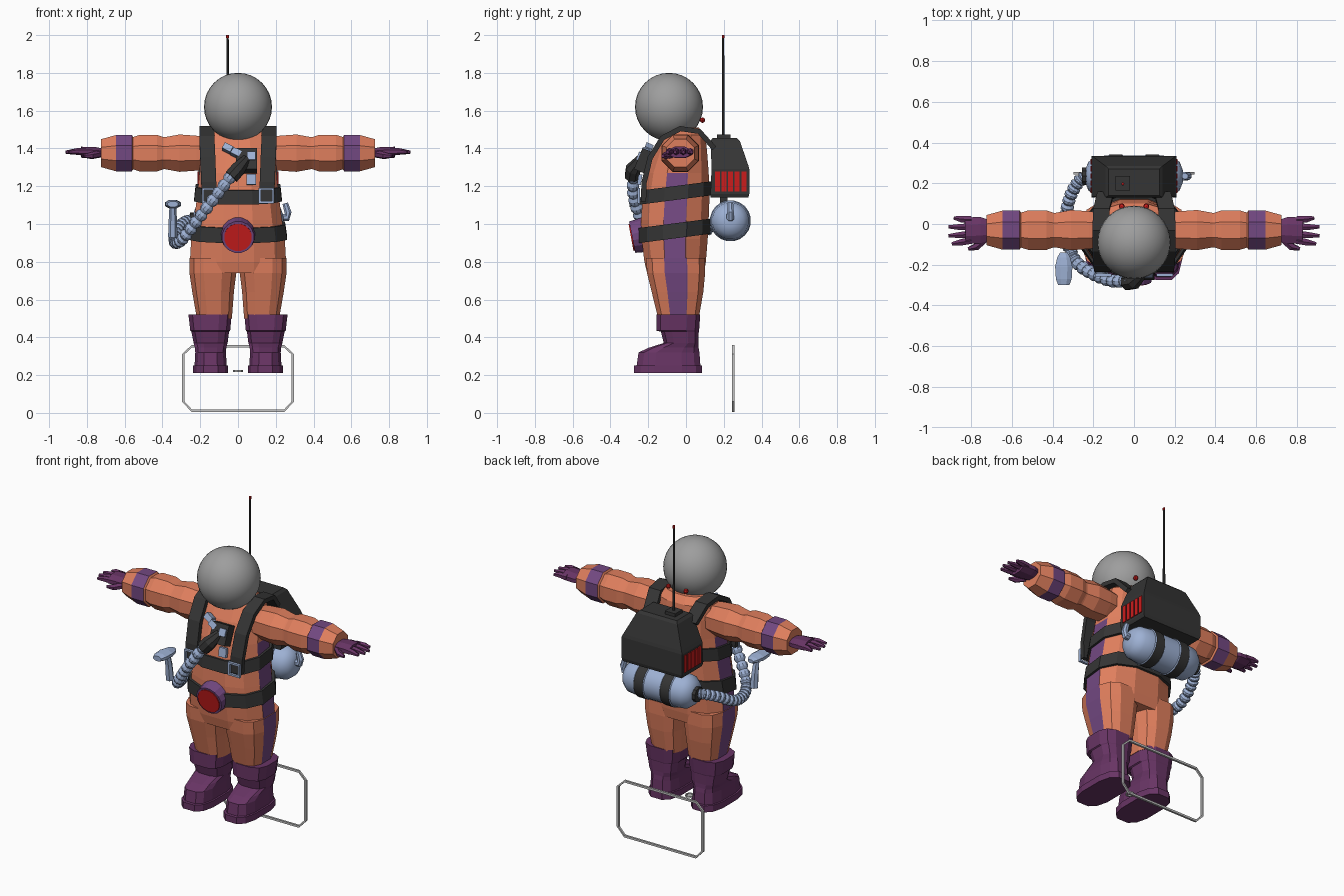
import bpy, bmesh, math
from mathutils import Vector, Matrix

if "Cube" in bpy.data.objects:
    bpy.data.objects.remove(bpy.data.objects["Cube"])


def material(name, rgb):
    m = bpy.data.materials.new(name)
    m.use_nodes = True
    m.diffuse_color = (*rgb, 1)
    m.node_tree.nodes["Principled BSDF"].inputs["Base Color"].default_value = (*rgb, 1)
    return m


ORANGE = material("orange fabric", (.74, .21, .11))
VIOLET = material("violet trim", (.17, .065, .22))
PLUM = material("plum rubber", (.14, .035, .13))
BLACK = material("black webbing", (.035, .035, .035))
BLUE = material("pale blue metal", (.34, .44, .66))
RED = material("red", (.6, .012, .012))
GREY = material("helmet grey", (.34, .34, .34))
SILVER = material("silver wire", (.55, .55, .55))


def finish(name, bm, mats, mirror=False, smooth=False):
    bmesh.ops.recalc_face_normals(bm, faces=bm.faces)
    me = bpy.data.meshes.new(name)
    bm.to_mesh(me)
    bm.free()
    for m in mats:
        me.materials.append(m)
    ob = bpy.data.objects.new(name, me)
    bpy.context.collection.objects.link(ob)
    if mirror:
        ob.modifiers.new("mirror", 'MIRROR').use_mirror_merge = False
    if smooth:
        bpy.ops.object.select_all(action='DESELECT')
        ob.select_set(True)
        bpy.context.view_layer.objects.active = ob
        bpy.ops.object.shade_smooth_by_angle(angle=math.radians(35))
    return ob


def loft(name, rings, mats, rule=None, closed=False, **kw):
    """Skin a list of rings; rule(ring, side) picks the material."""
    bm = bmesh.new()
    vs = [[bm.verts.new(p) for p in r] for r in rings]
    n = len(rings[0])
    for i in range(len(vs) if closed else len(vs) - 1):
        a, b = vs[i], vs[(i + 1) % len(vs)]
        for k in range(n):
            f = bm.faces.new((a[k], a[(k + 1) % n], b[(k + 1) % n], b[k]))
            f.material_index = rule(i, k) if rule else 0
    if not closed:
        for i, r in ((0, vs[0]), (len(vs) - 2, vs[-1])):
            bm.faces.new(r).material_index = rule(i, 1) if rule else 0
    return finish(name, bm, mats, **kw)


def oval(z, cx, rx, yf, yb, n=12, e=2.4):
    """Horizontal rounded ring between a front and back depth."""
    pts = []
    for k in range(n):
        a = (k + .5) * math.tau / n
        c, s = math.cos(a), math.sin(a)
        x = math.copysign(abs(c) ** (2 / e), c) * rx
        y = math.copysign(abs(s) ** (2 / e), s) * (yb - yf) / 2
        pts.append(Vector((cx + x, (yf + yb) / 2 + y, z)))
    return pts


def tube(name, pts, radii, mats, n=8, flat=1, closed=False, **kw):
    """Sweep a polygon along a path with a radius for each point."""
    pts = [Vector(p) for p in pts]
    if not isinstance(radii, (list, tuple)):
        radii = [radii] * len(pts)
    rings, u, last = [], None, len(pts) - 1
    for i, p in enumerate(pts):
        a = pts[i - 1] if i or closed else p
        b = pts[(i + 1) % len(pts)] if i < last or closed else p
        t = (b - a).normalized()
        if u is None:
            u = Vector((0, 1, 0)) if abs(t.y) < .6 else Vector((1, 0, 0))
        u = (u - t * u.dot(t)).normalized()
        v = t.cross(u)
        angles = [(k + .5) * math.tau / n for k in range(n)]
        rings.append([p + radii[i] * (u * math.cos(g) + v * math.sin(g) * flat) for g in angles])
    return loft(name, rings, mats, closed=closed, **kw)


def box(name, c, size, mat, rx=0, ry=0, **kw):
    bm = bmesh.new()
    rot = Matrix.Rotation(rx, 4, 'X') @ Matrix.Rotation(ry, 4, 'Y')
    bmesh.ops.create_cube(bm, size=1, matrix=Matrix.Translation(c) @ rot @ Matrix.Diagonal((*size, 1)))
    return finish(name, bm, [mat], **kw)


def ball(name, c, r, mat, seg=32, **kw):
    bm = bmesh.new()
    bmesh.ops.create_uvsphere(bm, u_segments=seg, v_segments=seg // 2, radius=r, matrix=Matrix.Translation(c))
    return finish(name, bm, [mat], **kw)


# Suit body: height, half width, front, back
BODY = [(.74, .255, -.21, .1), (.8, .262, -.225, .11), (.92, .255, -.24, .12), (1.02, .24, -.243, .125),
        (1.15, .222, -.235, .13), (1.27, .21, -.215, .125), (1.39, .205, -.17, .115),
        (1.47, .185, -.125, .105), (1.51, .13, -.1, .07)]
side_stripe = lambda i, k: int(k in (5, 11) and i < 5)
loft("suit_body", [oval(z, 0, w, f, b) for z, w, f, b in BODY], [ORANGE, VIOLET], side_stripe)
LEG = [(.82, .135, .125, -.215, .105), (.74, .133, .127, -.21, .105),
       (.64, .132, .113, -.185, .095), (.5, .125, .095, -.15, .07)]
loft("suit_leg", [oval(*r, e=2.8) for r in LEG], [ORANGE, VIOLET], lambda i, k: int(k == 11), mirror=True)


# Belts hug the body and tilt up towards the back
def body_ring(z, grow):
    for lo, hi in zip(BODY, BODY[1:]):
        if lo[0] <= z <= hi[0]:
            t = (z - lo[0]) / (hi[0] - lo[0])
            w, f, b = (lo[j] + (hi[j] - lo[j]) * t for j in (1, 2, 3))
            return oval(z, 0, w + grow, f - grow, b + grow)


def belt(name, z, h):
    rings = []
    for dz, grow in ((-h, -.02), (-h, .014), (h, .014), (h, -.02)):
        ring = body_ring(z + dz, grow)
        rings.append([p + Vector((0, 0, .13 * (p.y + .05))) for p in ring])
    loft(name, rings, [BLACK])


belt("waist_belt", .965, .04)
belt("chest_belt", 1.165, .037)
tube("buckle_rim", [(0, -.21, .945), (0, -.285, .93)], [.095, .086], [VIOLET], n=16)
tube("buckle_face", [(0, -.28, .931), (0, -.291, .929)], .074, [RED], n=16)

# Shoulder straps with square clasps
strap = [Vector(p) for p in ((.15, -.225, 1.12), (.155, -.222, 1.22), (.16, -.19, 1.35), (.165, -.125, 1.455),
                             (.165, -.03, 1.505), (.16, .07, 1.49), (.14, .15, 1.4))]
rings = []
for i, p in enumerate(strap):
    t = (strap[min(i + 1, 6)] - strap[max(i - 1, 0)]).normalized()
    nrm = t.cross(Vector((1, 0, 0))).normalized() * .014
    w = Vector((.04, 0, 0))
    rings.append([p - w - nrm, p + w - nrm, p + w + nrm, p - w + nrm])
loft("shoulder_strap", rings, [BLACK], mirror=True)
tube("strap_clasp", [(.15 + sx * .035, -.25, 1.15 + sz * .035) for sx, sz in ((-1, -1), (1, -1), (1, 1), (-1, 1))],
     .011, [BLUE], n=4, closed=True, mirror=True)

# Arms with padded segments and a cuff band
ARM = [(.15, .09), (.22, .1), (.31, .107), (.385, .092), (.395, .092), (.43, .105), (.52, .105),
       (.555, .093), (.562, .104), (.645, .104), (.725, .08)]
tube("suit_arm", [(x, -.03, 1.375) for x, r in ARM], [r for x, r in ARM], [ORANGE, VIOLET],
     rule=lambda i, k: int(i == 8), mirror=True)

# Gloves
tube("glove_palm", [(.7, -.03, 1.375), (.755, -.03, 1.378), (.83, -.033, 1.38)], [.05, .07, .07],
     [PLUM], flat=.45, mirror=True)
for i, (y, end) in enumerate(((.024, .885), (-.015, .912), (-.054, .912), (-.09, .895))):
    tube(f"glove_finger_{i + 1}", [(.8, y * .9, 1.382), (.85, y, 1.384), (end, y * 1.12 + .003, 1.38)],
         [.019, .018, .009], [PLUM], n=6, mirror=True)
tube("glove_thumb", [(.735, -.075, 1.37), (.775, -.112, 1.362), (.815, -.123, 1.36)], [.02, .019, .009],
     [PLUM], n=6, mirror=True)

# Boots
BOOT = [(.21, .145, .095, -.28, .09), (.25, .145, .095, -.28, .09), (.252, .145, .087, -.265, .08),
        (.32, .145, .083, -.255, .075), (.345, .145, .085, -.2, .07), (.37, .145, .092, -.12, .068),
        (.43, .147, .102, -.135, .07), (.435, .147, .108, -.16, .072), (.52, .148, .117, -.16, .078)]
loft("boot", [oval(*r, e=3) for r in BOOT], [PLUM], mirror=True)

# Helmet and rear collar lamps
ball("helmet", (0, -.09, 1.62), .18, GREY, smooth=True)
ball("collar_lamp", (.06, .087, 1.55), .015, RED, seg=8, mirror=True)

# Backpack with side vents and antenna
PACK = [(1.14, .2, .13, .33), (1.16, .208, .13, .335), (1.29, .208, .135, .335), (1.31, .2, .135, .33),
        (1.44, .14, .13, .285), (1.455, .125, .14, .27)]
loft("backpack", [[(-w, f, z), (w, f, z), (w, b, z), (-w, b, z)] for z, w, f, b in PACK], [BLACK])
for i in range(5):
    box(f"vent_bar_{i + 1}", (.209, .166 + i * .035, 1.225), (.009, .026, .105), RED, mirror=True)
box("antenna_base", (-.055, .2, 1.455), (.07, .07, .04), BLACK)
tube("antenna", [(-.055, .197, 1.45), (-.055, .197, 1.985)], [.008, .006], [BLACK], n=6)
tube("antenna_tip", [(-.055, .197, 1.984), (-.055, .197, 2)], .0075, [RED], n=6)

# Air tank with straps, valve and end cap
TANK = [(-.24, .03), (-.225, .07), (-.19, .097), (-.125, .104), (-.12, .109), (-.06, .109), (-.055, .104),
        (.055, .104), (.06, .109), (.12, .109), (.125, .104), (.19, .097), (.225, .07), (.24, .03)]
tube("air_tank", [(x, .235, 1.017) for x, r in TANK], [r for x, r in TANK], [BLUE, BLACK], n=20,
     rule=lambda i, k: int(i in (4, 8)), smooth=True)
tube("tank_valve", [(.22, .235, 1.035), (.26, .235, 1.035), (.265, .235, 1.06), (.25, .235, 1.11)],
     [.022, .022, .02, .016], [BLUE], n=8)
tube("tank_cap", [(-.215, .235, 1.017), (-.255, .235, 1.017)], .045, [BLACK], n=10)
box("tank_bracket", (.09, .2, 1.125), (.05, .04, .06), BLACK, mirror=True)

# Ribbed hose from the chest, under the arm, to the tank
path = [Vector(p) for p in ((-.01, -.275, 1.29), (-.1, -.28, 1.17), (-.2, -.245, 1.04), (-.285, -.185, .93),
                            (-.325, -.09, .9), (-.335, .02, .92), (-.315, .13, .98), (-.27, .21, 1.015),
                            (-.225, .237, 1.017))]
pts = []
for i in range(len(path) - 1):
    a, b, c, d = (path[min(max(i + j, 0), len(path) - 1)] for j in (-1, 0, 1, 2))
    for s in range(10):
        t = s / 10
        pts.append(.5 * (2 * b + (c - a) * t + (2 * a - 5 * b + 4 * c - d) * t ** 2
                         + (3 * b - a - 3 * c + d) * t ** 3))
tube("air_hose", pts, [.023 if i % 3 == 0 else .033 for i in range(len(pts))], [BLUE], n=10)

# Chest control unit
box("chest_unit", (.045, -.225, 1.335), (.11, .06, .12), BLACK, rx=-.4)
box("chest_switch", (.07, -.251, 1.36), (.045, .012, .045), BLUE, rx=-.4)
box("chest_plate", (.07, -.245, 1.235), (.05, .02, .055), BLUE, rx=-.15)
for i, (x, z) in enumerate(((-.055, 1.4), (-.01, 1.375))):
    box(f"chest_fitting_{i + 1}", (x, -.2 - i * .02, z), (.05, .04, .035), BLUE, rx=-.4, ry=.5)
tube("hose_connector", [(.045, -.24, 1.345), (0, -.28, 1.29), (-.035, -.285, 1.25)], [.025, .042, .042], [BLACK])

# Hand-held spray tool beside the hip
HEAD = [(-.14, .02), (-.165, .035), (-.21, .046), (-.27, .042), (-.3, .03)]
tube("tool_head", [(-.345, y, 1.105) for y, r in HEAD], [r for y, r in HEAD], [BLUE], n=8, flat=.55)
tube("tool_handle", [(-.345, -.2, 1.09), (-.345, -.185, 1.02), (-.345, -.175, .93)], [.018, .022, .025], [BLUE], n=6)

# Wire hoop behind the feet and small ring between them
corners = [(.29, .06), (.245, .012), (-.245, .012), (-.29, .06), (-.29, .31), (-.245, .353), (.245, .353), (.29, .31)]
tube("wire_hoop", [(x, .25, z) for x, z in corners], .009, [SILVER], n=4, closed=True)
tube("small_ring", [(.022 * math.cos(k * math.tau / 8), -.035 + .022 * math.sin(k * math.tau / 8), .222)
                    for k in range(8)], .006, [SILVER], n=4, closed=True)
